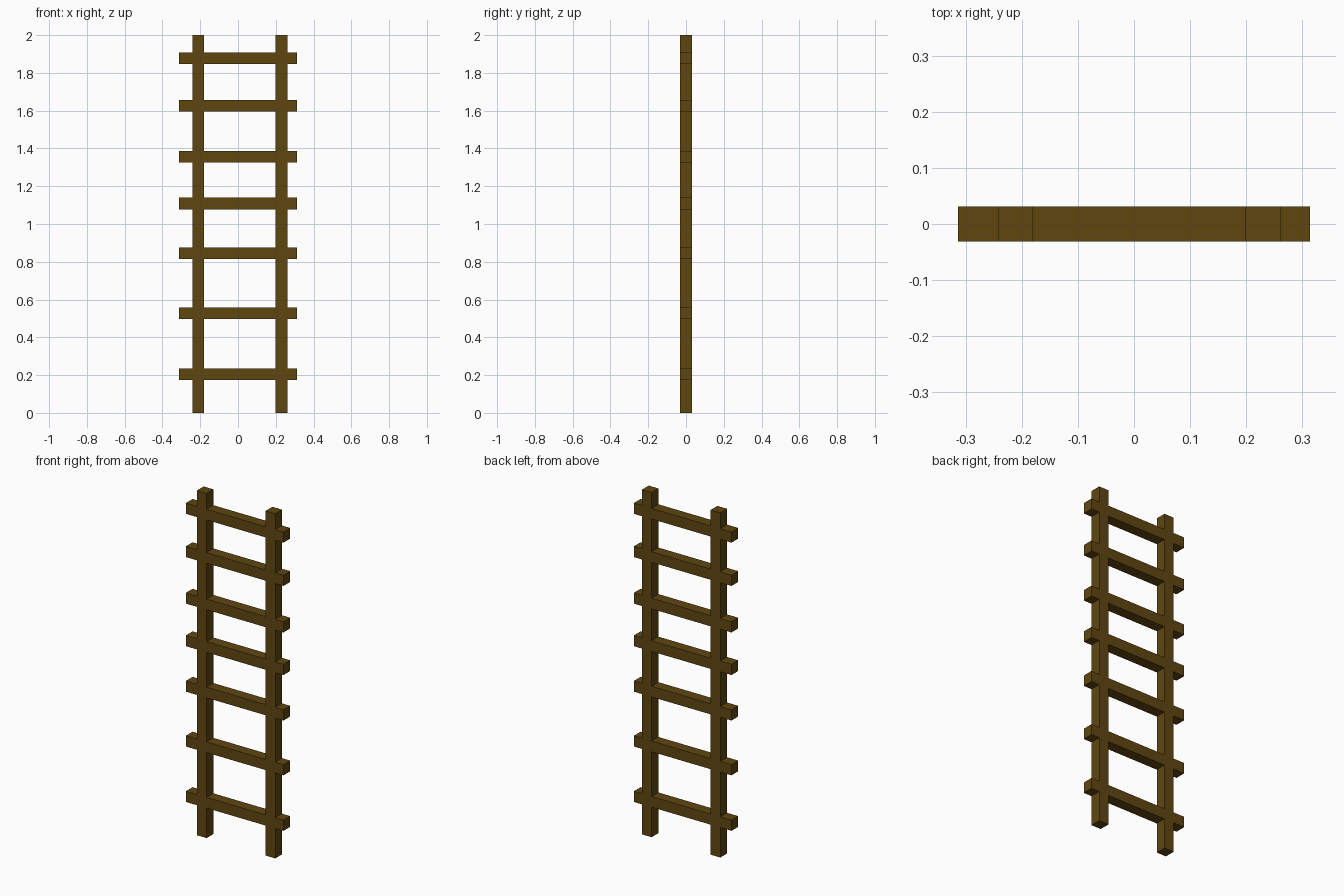
import bpy

cube = bpy.data.objects.get("Cube")
if cube:
    bpy.data.objects.remove(cube, do_unlink=True)

# Dark wood
wood = bpy.data.materials.new("dark_wood")
wood.use_nodes = True
color = (0.115, 0.062, 0.005, 1.0)
wood.diffuse_color = color
bsdf = next(n for n in wood.node_tree.nodes if n.type == 'BSDF_PRINCIPLED')
bsdf.inputs["Base Color"].default_value = color
bsdf.inputs["Roughness"].default_value = 0.8

BEAM = 0.062  # square section of every beam


def beam(name, center, size):
    bpy.ops.mesh.primitive_cube_add(size=1, location=center)
    obj = bpy.context.object
    obj.name = name
    obj.scale = size
    bpy.ops.object.transform_apply(location=False, rotation=False, scale=True)
    obj.data.materials.append(wood)


# Upright rails
for name, x in (("right_rail", -0.211), ("left_rail", 0.23)):
    beam(name, (x, 0, 1), (BEAM, BEAM, 2))

# Rungs, unevenly spaced and overhanging the rails
for i, z in enumerate((0.205, 0.527, 0.845, 1.109, 1.356, 1.626, 1.877), 1):
    beam(f"rung_{i}", (0, 0, z), (0.627, BEAM, BEAM))
